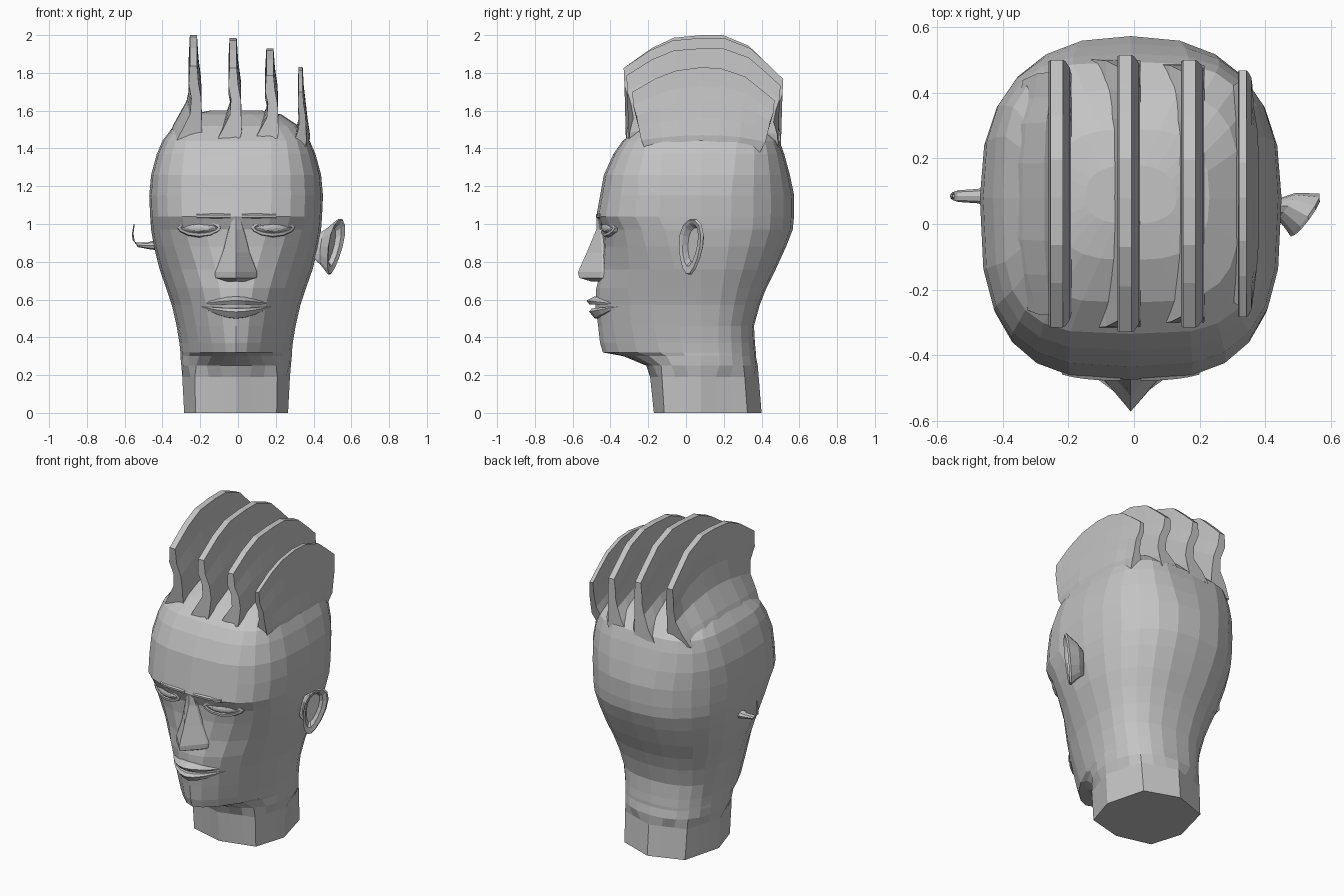
import bpy, bmesh, math

clay = bpy.data.materials.new("clay_grey")
clay.diffuse_color = (0.55, 0.55, 0.55, 1)


def loft(name, rings):
    """Skin a list of equal-length point rings and cap both ends."""
    bm = bmesh.new()
    rows = [[bm.verts.new(p) for p in r] for r in rings]
    n = len(rows[0])
    for a, b in zip(rows, rows[1:]):
        for i in range(n):
            j = (i + 1) % n
            bm.faces.new((a[i], a[j], b[j], b[i]))
    bm.faces.new(rows[0])
    bm.faces.new(rows[-1])
    bmesh.ops.recalc_face_normals(bm, faces=bm.faces)
    me = bpy.data.meshes.new(name)
    bm.to_mesh(me)
    bm.free()
    me.materials.append(clay)
    ob = bpy.data.objects.new(name, me)
    bpy.context.collection.objects.link(ob)
    return ob


# Head and neck levels: z, front y, back y, half width, front and back squareness
CX, CY = -0.01, 0.08
levels = [
    (0.00, -0.17, 0.40, 0.275, 2.8, 2.6), (0.19, -0.19, 0.385, 0.285, 2.6, 2.5),
    (0.25, -0.21, 0.38, 0.29, 2.2, 2.4), (0.30, -0.33, 0.37, 0.295, 1.7, 2.4),
    (0.32, -0.44, 0.37, 0.295, 1.6, 2.4), (0.37, -0.455, 0.365, 0.30, 1.65, 2.4),
    (0.46, -0.465, 0.36, 0.315, 1.75, 2.4), (0.57, -0.48, 0.39, 0.34, 1.8, 2.4),
    (0.66, -0.475, 0.425, 0.37, 1.9, 2.4), (0.76, -0.45, 0.475, 0.405, 2.05, 2.4),
    (0.88, -0.44, 0.53, 0.435, 2.4, 2.4), (0.97, -0.445, 0.565, 0.45, 2.7, 2.4),
    (1.04, -0.475, 0.572, 0.455, 3.0, 2.4), (1.15, -0.455, 0.573, 0.46, 3.0, 2.4),
    (1.26, -0.435, 0.55, 0.45, 3.1, 2.7), (1.37, -0.385, 0.52, 0.42, 3.3, 3.1),
    (1.44, -0.335, 0.495, 0.39, 3.6, 3.4), (1.52, -0.24, 0.41, 0.33, 3.4, 3.2),
    (1.58, -0.11, 0.29, 0.24, 2.8, 2.8), (1.60, 0.00, 0.18, 0.14, 2.4, 2.4),
]


def spow(v, p):
    return math.copysign(abs(v) ** p, v)


def head_ring(z, fy, by, hw, nf, nb, seg=24):
    ring = []
    for i in range(seg):
        a = 2 * math.pi * i / seg
        c, s = math.cos(a), math.sin(a)
        n = nf if s < 0 else nb
        depth = CY - fy if s < 0 else by - CY
        ring.append((CX + hw * spow(c, 2 / n), CY + depth * spow(s, 2 / n), z))
    if z < 0.2:  # the neck is eight-sided
        for i in range(0, seg, 3):
            p, q = ring[i], ring[(i + 3) % seg]
            for k in (1, 2):
                ring[i + k] = tuple(u + (v - u) * k / 3 for u, v in zip(p, q))
    return ring


def face_y(x, z):
    """y of the face surface at a given x and z."""
    for a, b in zip(levels, levels[1:]):
        if a[0] <= z <= b[0]:
            t = (z - a[0]) / (b[0] - a[0])
            _, fy, _, hw, n, _ = [p + (q - p) * t for p, q in zip(a, b)]
            u = min(abs(x - CX) / hw, 1)
            return CY - (CY - fy) * (1 - u ** n) ** (1 / n)


loft("head", [head_ring(*lv) for lv in levels])

# Nose: wedge widening from the bridge to the nostrils
nose = []
for z, w, tip, back in ((1.04, 0.02, -0.475, -0.42), (0.97, 0.045, -0.475, -0.41),
                        (0.85, 0.08, -0.525, -0.40), (0.745, 0.125, -0.572, -0.40),
                        (0.715, 0.12, -0.565, -0.41), (0.695, 0.05, -0.50, -0.42)):
    nose.append([(CX - w, back, z), (CX - w * 0.85, back - 0.045, z), (CX, tip, z),
                 (CX + w * 0.85, back - 0.045, z), (CX + w, back, z)])
loft("nose", nose)


# Lips: tapered strips between the mouth corners
def lip(name, z_corner, profile):
    rings = []
    for i in range(9):
        u = -1 + i / 4
        k = max(1 - abs(u) ** 1.7, 0.04)
        x = CX + 0.19 * u
        base = face_y(x, 0.575)
        rings.append([(x, base - dy * k + 0.012, z_corner + dz * k) for dy, dz in profile])
    loft(name, rings)


lip("upper_lip", 0.575, [(-0.05, 0.05), (0.02, 0.04), (0.06, 0.02), (0.045, 0.0), (-0.05, -0.005)])
lip("lower_lip", 0.565, [(-0.05, -0.005), (0.03, -0.012), (0.045, -0.03), (0.015, -0.065), (-0.05, -0.07)])

# Eyes and brow creases, both sides
for side, label in ((-1, "left"), (1, "right")):
    rings = []
    for w, h, out in ((0.12, 0.055, -0.03), (0.115, 0.045, 0.004), (0.10, 0.03, 0.006),
                      (0.095, 0.027, -0.004), (0.06, 0.018, 0.008), (0.02, 0.006, 0.012)):
        ring = []
        for i in range(12):
            a = math.pi * i / 6
            x = CX + side * (0.195 + w * math.cos(a))
            z = 0.98 + h * spow(math.sin(a), 1.3)
            ring.append((x, face_y(x, 0.98) - out, z))
        rings.append(ring)
    loft(label + "_eye", rings)

    brow = []
    for i in range(6):
        x = CX + side * (0.03 + 0.036 * i)
        y = face_y(x, 1.04)
        brow.append([(x, y + 0.03, 1.07), (x, y - 0.003, 1.048),
                     (x, y - 0.001, 1.035), (x, y + 0.03, 1.02)])
    loft(label + "_brow", brow)

# Right ear: open cup facing forward and outward
ear = []
for cx, cy, cu, h, dz in ((0.42, 0.05, 0.4, 0.07, 0), (0.46, 0.055, 0.6, 0.10, 0),
                          (0.512, 0.03, 1.0, 0.15, 0), (0.516, 0.018, 0.95, 0.145, 0),
                          (0.510, 0.02, 0.68, 0.115, 0.01), (0.490, 0.04, 0.5, 0.09, 0.01)):
    ring = []
    for i in range(14):
        a = 2 * math.pi * i / 14
        u, s = math.cos(a) * cu * (1 + 0.25 * math.sin(a)) * 0.95, math.sin(a)
        ring.append((cx + 0.042 * u + 0.03 * s * cu, cy + 0.062 * u + 0.01 * s, 0.88 + dz + h * s))
    ear.append(ring)
loft("right_ear", ear)

# Left ear: thin flat stalk ending in an upturned tip
stalk = []
for x, z, hy, nx, nz in ((-0.42, 0.89, 0.04, 0, 0.03), (-0.475, 0.885, 0.022, 0, 0.018),
                         (-0.535, 0.89, 0.018, 0.004, 0.012), (-0.553, 0.91, 0.012, 0.006, 0.004),
                         (-0.557, 0.95, 0.008, 0.004, 0), (-0.55, 1.00, 0.005, 0.003, 0)):
    stalk.append([(x - nx * math.sin(a), 0.085 + hy * math.cos(a), z + nz * math.sin(a))
                  for a in (math.pi * i / 4 for i in range(8))])
loft("left_ear", stalk)

# Hair fins: S-shaped blades with arched tops, running front to back
# rows: height fraction, left x, right x, end pull-in, flare of the outer fins into the head
rows = [(0.0, -0.105, 0.03, 0.03, 0.05), (0.2, -0.06, 0.045, 0.04, 0.045), (0.4, -0.018, 0.042, 0.09, 0.02),
        (0.6, -0.012, 0.04, 0.06, 0.0), (0.78, -0.026, 0.026, 0.01, 0.0), (1.0, -0.02, 0.018, 0.0, 0.0)]
arch = [(-0.33, 0.71), (-0.26, 0.79), (-0.19, 0.87), (-0.07, 0.96), (0.08, 1.0),
        (0.2, 0.985), (0.34, 0.89), (0.43, 0.75), (0.515, 0.61)]
# centre x, top z, length, sway, flare left, flare right, extra pull-in at the base
fins = ((-0.235, 2.0, 0.965, 1, 1, 0, 0.12), (-0.025, 1.985, 1.0, 1, 0, 0, 0),
        (0.17, 1.93, 0.965, 1, 0, 0, 0), (0.33, 1.85, 0.89, 0.5, 0, 0.45, 0.17))
for k, (cx, top, length, sway, fl, fr, tuck) in enumerate(fins):
    rings = []
    for y, f in arch:
        left, right = [], []
        bulge = max(0, min(1, (f - 0.7) / 0.25))
        for t, xl, xr, pull, flare in rows:
            yy = 0.09 + (y - 0.09) * length * (1 - pull - tuck * max(0, 1 - 2.5 * t))
            z = 1.38 + 0.03 * (fr == 0) + (top - 1.40) * f * t
            z = min(z, top)
            left.append((cx + xl * sway - flare * fl * bulge, yy, z))
            right.append((cx + xr * (sway + 0.2 * (sway < 1)) + flare * fr * bulge, yy, z))
        rings.append(left + right[::-1])
    loft("hair_fin_%d" % (k + 1), rings)
